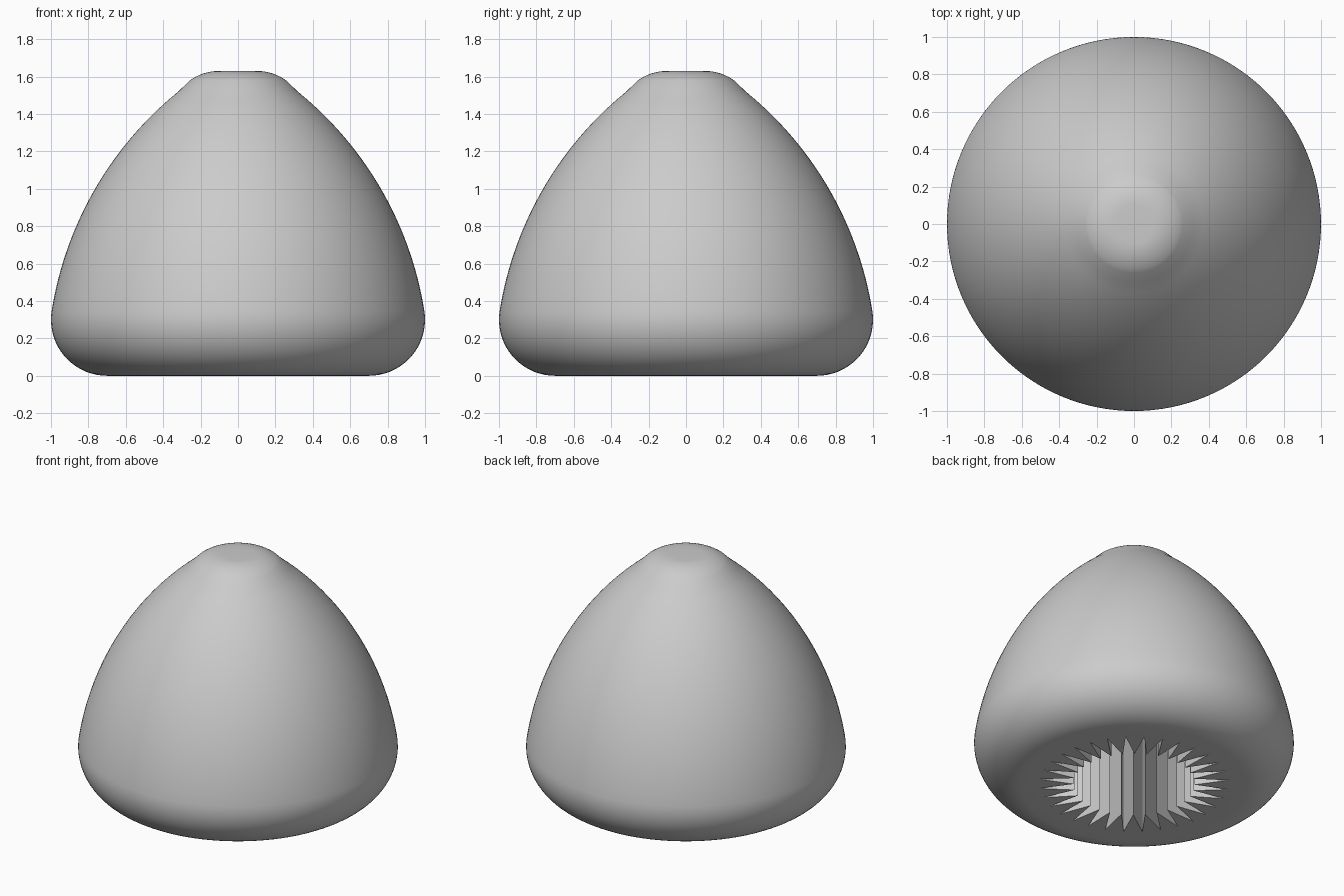
import bpy
import bmesh
from math import sin, cos, pi, radians
from mathutils import Vector

cube = bpy.data.objects.get("Cube")
if cube:
    bpy.data.objects.remove(cube, do_unlink=True)

TEETH = 32
SEGMENTS = TEETH * 4
SOCKET_TIP, SOCKET_ROOT, SOCKET_DEPTH = 0.595, 0.38, 1.0


def arc(cx, cz, radius, start, end, steps):
    """Points (radius, height) along an arc, angles in degrees."""
    angles = [radians(start + (end - start) * i / steps) for i in range(steps + 1)]
    return [(cx + radius * cos(a), cz + radius * sin(a)) for a in angles]


def circle(radius, z):
    return [Vector((radius * cos(2 * pi * i / SEGMENTS),
                    radius * sin(2 * pi * i / SEGMENTS), z)) for i in range(SEGMENTS)]


def star(z):
    """Splined socket outline: sharp grooves with straight flanks."""
    corners = []
    for i in range(TEETH * 2):
        r = SOCKET_ROOT if i % 2 else SOCKET_TIP
        a = pi * i / TEETH
        corners.append(Vector((r * cos(a), r * sin(a), z)))
    points = []
    for i, p in enumerate(corners):
        points += [p, (p + corners[(i + 1) % len(corners)]) / 2]
    return points


# Outer profile: rounded crown, bowed flank, rounded foot
crown = arc(0.10, 1.36, 0.27, 90, 53.4, 8)
foot = arc(0.70, 0.30, 0.30, 9, -90, 18)
flank_radius = 1.89
fx = foot[0][0] - flank_radius * cos(radians(9))
fz = foot[0][1] - flank_radius * sin(radians(9))
flank = arc(fx, fz, flank_radius, 53.4, 9, 20)
profile = crown + flank[1:-1] + foot

# Loft the shell, then turn in under the base and up the socket
bm = bmesh.new()
outlines = [circle(r, z) for r, z in profile] + [star(0), star(SOCKET_DEPTH)]
rings = [[bm.verts.new(p) for p in line] for line in outlines]
for upper, lower in zip(rings, rings[1:]):
    for i in range(SEGMENTS):
        j = (i + 1) % SEGMENTS
        bm.faces.new((upper[i], lower[i], lower[j], upper[j]))

# Flat crown cap and socket ceiling
bm.faces.new(rings[0])
centre = bm.verts.new((0, 0, SOCKET_DEPTH))
for i in range(SEGMENTS):
    bm.faces.new((rings[-1][i], centre, rings[-1][(i + 1) % SEGMENTS]))
bmesh.ops.recalc_face_normals(bm, faces=bm.faces)

mesh = bpy.data.meshes.new("knob_body")
bm.to_mesh(mesh)
bm.free()
knob = bpy.data.objects.new("knob_body", mesh)
bpy.context.collection.objects.link(knob)

# Plain grey plastic
grey = bpy.data.materials.new("grey_plastic")
grey.use_nodes = True
colour = (0.6, 0.6, 0.6, 1)
grey.diffuse_color = colour
grey.node_tree.nodes["Principled BSDF"].inputs["Base Color"].default_value = colour
mesh.materials.append(grey)

bpy.ops.object.select_all(action='DESELECT')
knob.select_set(True)
bpy.context.view_layer.objects.active = knob
bpy.ops.object.shade_smooth_by_angle(angle=radians(20))
